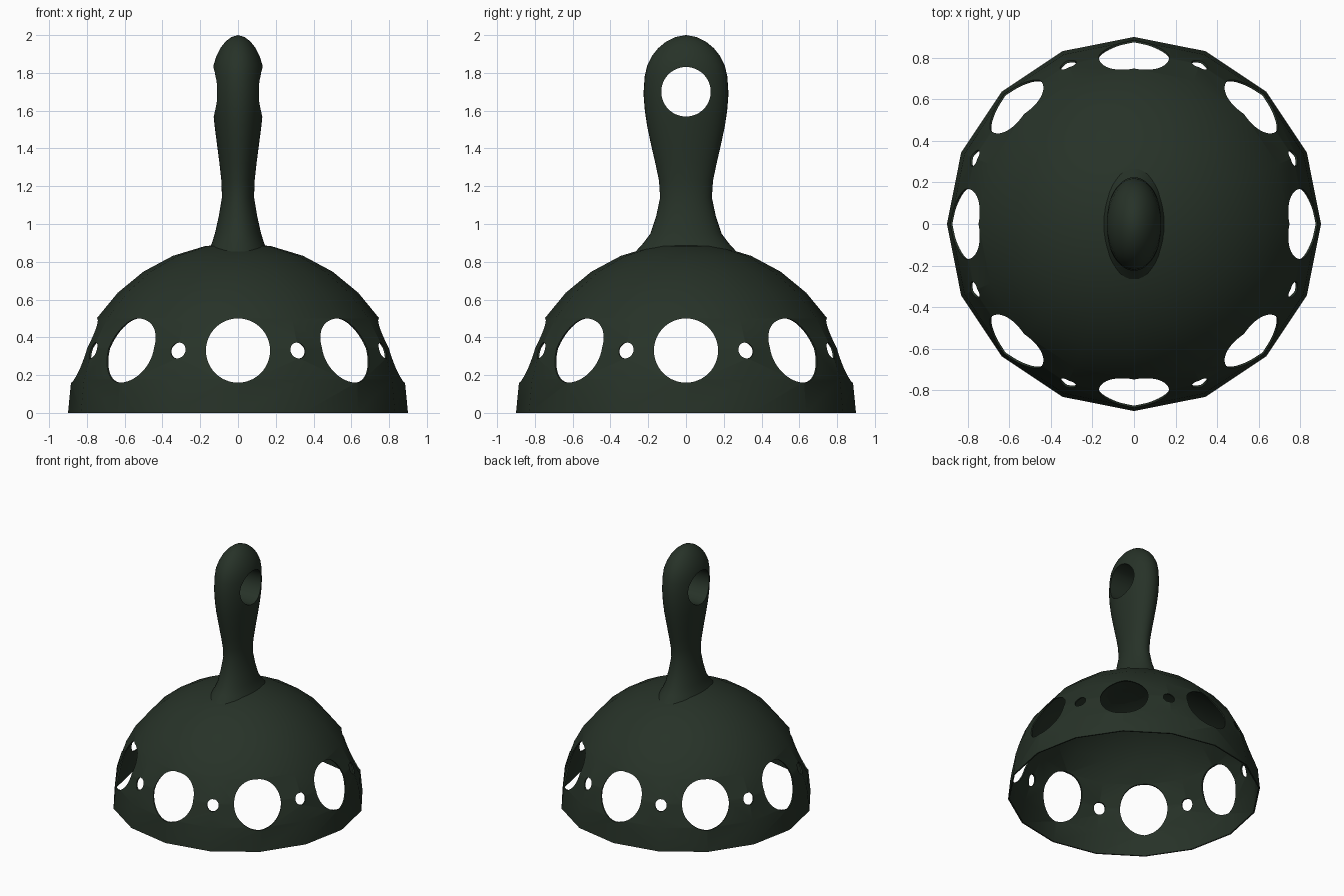
import bpy, bmesh, math
from mathutils import Matrix, Vector

if "Cube" in bpy.data.objects:
    bpy.data.objects.remove(bpy.data.objects["Cube"])

R, T, SEG = 0.9, 0.01, 16

green = bpy.data.materials.new("dark green")
green.diffuse_color = (0.020, 0.032, 0.021, 1)
green.use_nodes = True
green.node_tree.nodes["Principled BSDF"].inputs["Base Color"].default_value = green.diffuse_color


def finish(name, bm):
    bmesh.ops.recalc_face_normals(bm, faces=bm.faces)
    me = bpy.data.meshes.new(name)
    bm.to_mesh(me)
    bm.free()
    me.materials.append(green)
    ob = bpy.data.objects.new(name, me)
    bpy.context.collection.objects.link(ob)
    return ob


def ring(bm, fn, n):
    return [bm.verts.new(fn(2 * math.pi * i / n)) for i in range(n)]


def bridge(bm, a, b):
    n = len(a)
    for i in range(n):
        bm.faces.new((a[i], a[(i + 1) % n], b[(i + 1) % n], b[i]))


def fan(bm, a, co):
    tip = bm.verts.new(co)
    for i in range(len(a)):
        bm.faces.new((a[i], a[(i + 1) % len(a)], tip))


def cylinder(bm, radius, depth, matrix):
    bmesh.ops.create_cone(bm, cap_ends=True, segments=48, radius1=radius,
                          radius2=radius, depth=depth, matrix=matrix)


def cut_and_smooth(ob, cutter):
    mod = ob.modifiers.new("holes", 'BOOLEAN')
    mod.operation, mod.solver, mod.object = 'DIFFERENCE', 'EXACT', cutter
    bpy.ops.object.select_all(action='DESELECT')
    ob.select_set(True)
    bpy.context.view_layer.objects.active = ob
    bpy.ops.object.modifier_apply(modifier=mod.name)
    bpy.ops.object.shade_smooth_by_angle(angle=math.radians(32))
    bpy.data.objects.remove(cutter)


# Hollow half-sphere shell, open underneath
bm = bmesh.new()
bases = []
for r in (R, R - T):
    rings = []
    for k in range(8):
        e = math.radians(11.25 * k)
        rings.append(ring(bm, lambda a: (r * math.cos(e) * math.cos(a),
                                         r * math.cos(e) * math.sin(a),
                                         r * math.sin(e)), SEG))
    for a, b in zip(rings, rings[1:]):
        bridge(bm, a, b)
    fan(bm, rings[-1], (0, 0, r))
    bases.append(rings[0])
bridge(bm, *bases)
dome = finish("dome", bm)

# Alternating large and small round holes
bm = bmesh.new()
for i in range(16):
    m = (Matrix.Rotation(i * math.pi / 8, 4, 'Z')
         @ Matrix.Translation((0.8, 0, 0.33))
         @ Matrix.Rotation(math.pi / 2, 4, 'Y'))
    cylinder(bm, 0.17 if i % 2 == 0 else 0.042, 0.4, m)
cutter = finish("dome_hole_cutter", bm)
cutter.hide_render = True
cut_and_smooth(dome, cutter)

# Handle: stacked ellipses (z, half width x, half width y)
profile = [(0.90, 0.138, 0.225), (0.95, 0.122, 0.188), (1.04, 0.102, 0.158),
           (1.14, 0.085, 0.137), (1.23, 0.088, 0.143), (1.32, 0.098, 0.162),
           (1.42, 0.111, 0.185), (1.52, 0.124, 0.206), (1.60, 0.132, 0.218),
           (1.69, 0.136, 0.225), (1.78, 0.135, 0.219), (1.84, 0.130, 0.205),
           (1.89, 0.114, 0.180), (1.93, 0.094, 0.148), (1.965, 0.067, 0.106),
           (1.99, 0.035, 0.056)]
bm = bmesh.new()


def on_dome(a):
    x, y = 0.15 * math.cos(a), 0.275 * math.sin(a)
    return Vector((x, y, math.sqrt(R * R - x * x - y * y) - 0.012))


rows = [ring(bm, on_dome, 40)]
for z, rx, ry in profile:
    rows.append(ring(bm, lambda a: (rx * math.cos(a), ry * math.sin(a), z), 40))
for a, b in zip(rows, rows[1:]):
    bridge(bm, a, b)
fan(bm, rows[-1], (0, 0, 2.0))
fan(bm, rows[0], (0, 0, R - 0.006))
handle = finish("handle", bm)

# Hanging hole through the handle
bm = bmesh.new()
cylinder(bm, 0.131, 1, Matrix.Translation((0, 0, 1.70)) @ Matrix.Rotation(math.pi / 2, 4, 'Y'))
cutter = finish("handle_hole_cutter", bm)
cutter.hide_render = True
cut_and_smooth(handle, cutter)
